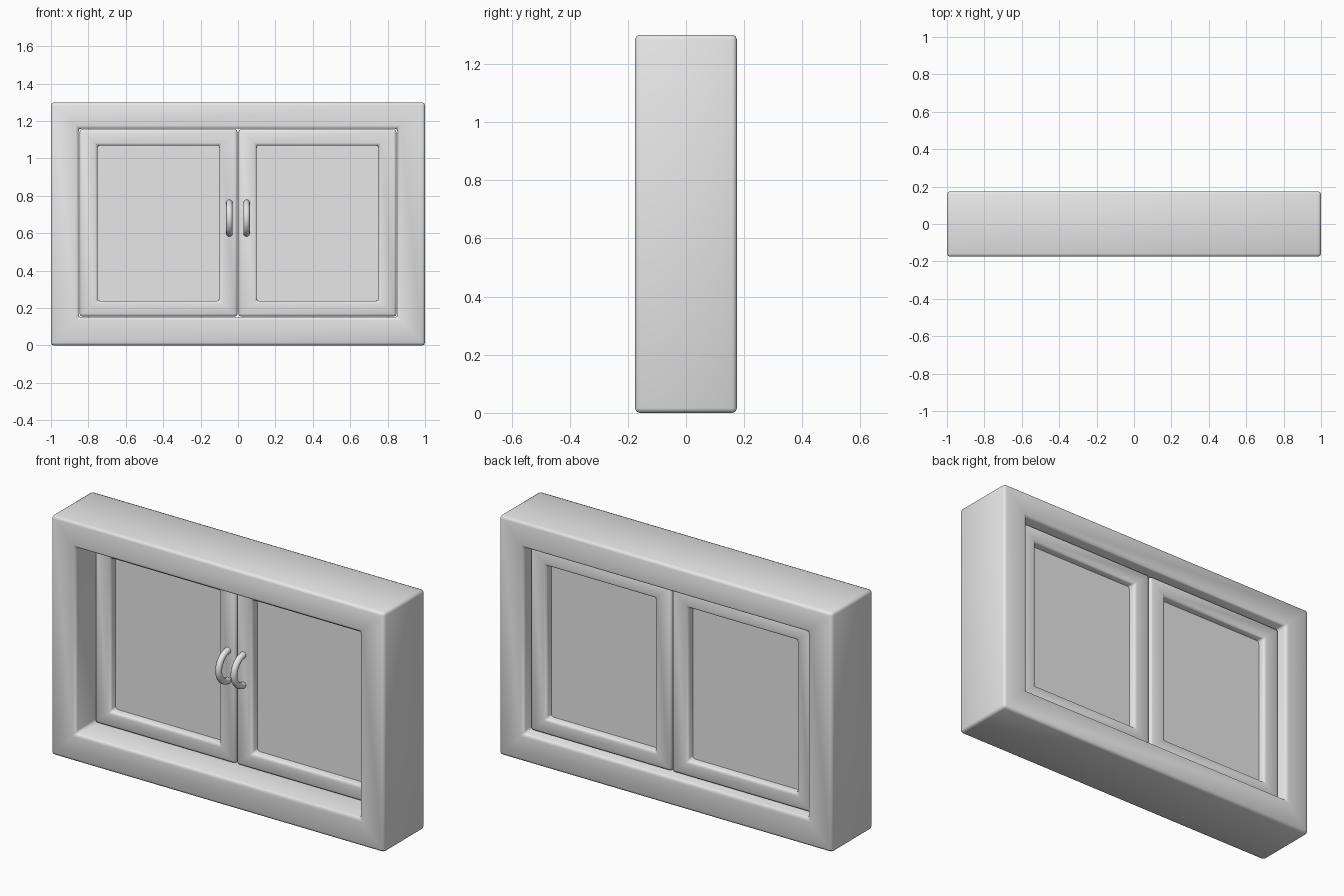
import bpy, bmesh, math
from mathutils import Vector

cube = bpy.data.objects.get("Cube")
if cube:
    bpy.data.objects.remove(cube, do_unlink=True)

grey = bpy.data.materials.new("plain_grey")
grey.use_nodes = True
grey.diffuse_color = (0.8, 0.8, 0.8, 1)
grey.node_tree.nodes["Principled BSDF"].inputs["Base Color"].default_value = (0.8, 0.8, 0.8, 1)


def finish(bm, name):
    """Turn a bmesh into a smooth-shaded object."""
    bmesh.ops.recalc_face_normals(bm, faces=bm.faces)
    mesh = bpy.data.meshes.new(name)
    bm.to_mesh(mesh)
    bm.free()
    mesh.materials.append(grey)
    obj = bpy.data.objects.new(name, mesh)
    bpy.context.collection.objects.link(obj)
    bpy.ops.object.select_all(action='DESELECT')
    obj.select_set(True)
    bpy.context.view_layer.objects.active = obj
    bpy.ops.object.shade_smooth_by_angle(angle=math.radians(50))
    return obj


def rectangle(bm, x0, x1, z0, z1, y):
    return [bm.verts.new((x, y, z)) for x, z in ((x0, z0), (x1, z0), (x1, z1), (x0, z1))]


def ring(name, outer, inner, y0, y1, bevel):
    """Mitred rectangular frame with rounded edges."""
    bm = bmesh.new()
    loops = [rectangle(bm, *outer, y0), rectangle(bm, *inner, y0),
             rectangle(bm, *inner, y1), rectangle(bm, *outer, y1)]
    for a, b in zip(loops, loops[1:] + loops[:1]):
        for i in range(4):
            j = (i + 1) % 4
            bm.faces.new((a[i], a[j], b[j], b[i]))
    bmesh.ops.recalc_face_normals(bm, faces=bm.faces)
    edges = [e for e in bm.edges if e.calc_face_angle(0) > 0.5]
    bmesh.ops.bevel(bm, geom=edges, offset=bevel, segments=2, profile=0.5, affect='EDGES')
    return finish(bm, name)


def box(name, x0, x1, z0, z1, y0, y1):
    bm = bmesh.new()
    bmesh.ops.create_cube(bm, size=1)
    bmesh.ops.scale(bm, verts=bm.verts, vec=(x1 - x0, y1 - y0, z1 - z0))
    bmesh.ops.translate(bm, verts=bm.verts, vec=((x0 + x1) / 2, (y0 + y1) / 2, (z0 + z1) / 2))
    return finish(bm, name)


def handle(name, x, y, z, reach, half, radius, steps=20, sides=14):
    """Bowed round bar swept along half an ellipse."""
    bm = bmesh.new()
    rows = []
    for i in range(steps + 1):
        t = math.pi * i / steps
        centre = Vector((x, y - reach * math.sin(t), z - half * math.cos(t)))
        out = Vector((0, -half * math.sin(t), -reach * math.cos(t))).normalized()
        row = []
        for k in range(sides):
            a = math.tau * k / sides
            row.append(bm.verts.new(centre + radius * (math.cos(a) * Vector((1, 0, 0)) + math.sin(a) * out)))
        rows.append(row)
    for a, b in zip(rows, rows[1:]):
        for k in range(sides):
            n = (k + 1) % sides
            bm.faces.new((a[k], a[n], b[n], b[k]))
    bm.faces.new(rows[0])
    bm.faces.new(rows[-1])
    return finish(bm, name)


# Outer frame
ring("outer_frame", (-1, 1, 0, 1.3), (-0.853, 0.853, 0.15, 1.16), -0.175, 0.175, 0.016)

# Two sashes, each with a pane and a handle
for side, s in (("left", 1), ("right", -1)):
    def span(a, b):
        return tuple(sorted((s * a, s * b)))
    ring(side + "_sash", (*span(0.003, 0.847), 0.155, 1.156),
         (*span(0.099, 0.752), 0.238, 1.07), -0.02, 0.125, 0.014)
    box(side + "_pane", *span(0.085, 0.766), 0.225, 1.083, 0.025, 0.082)
    handle(side + "_handle", s * 0.046, -0.015, 0.681, 0.085, 0.082, 0.017)
